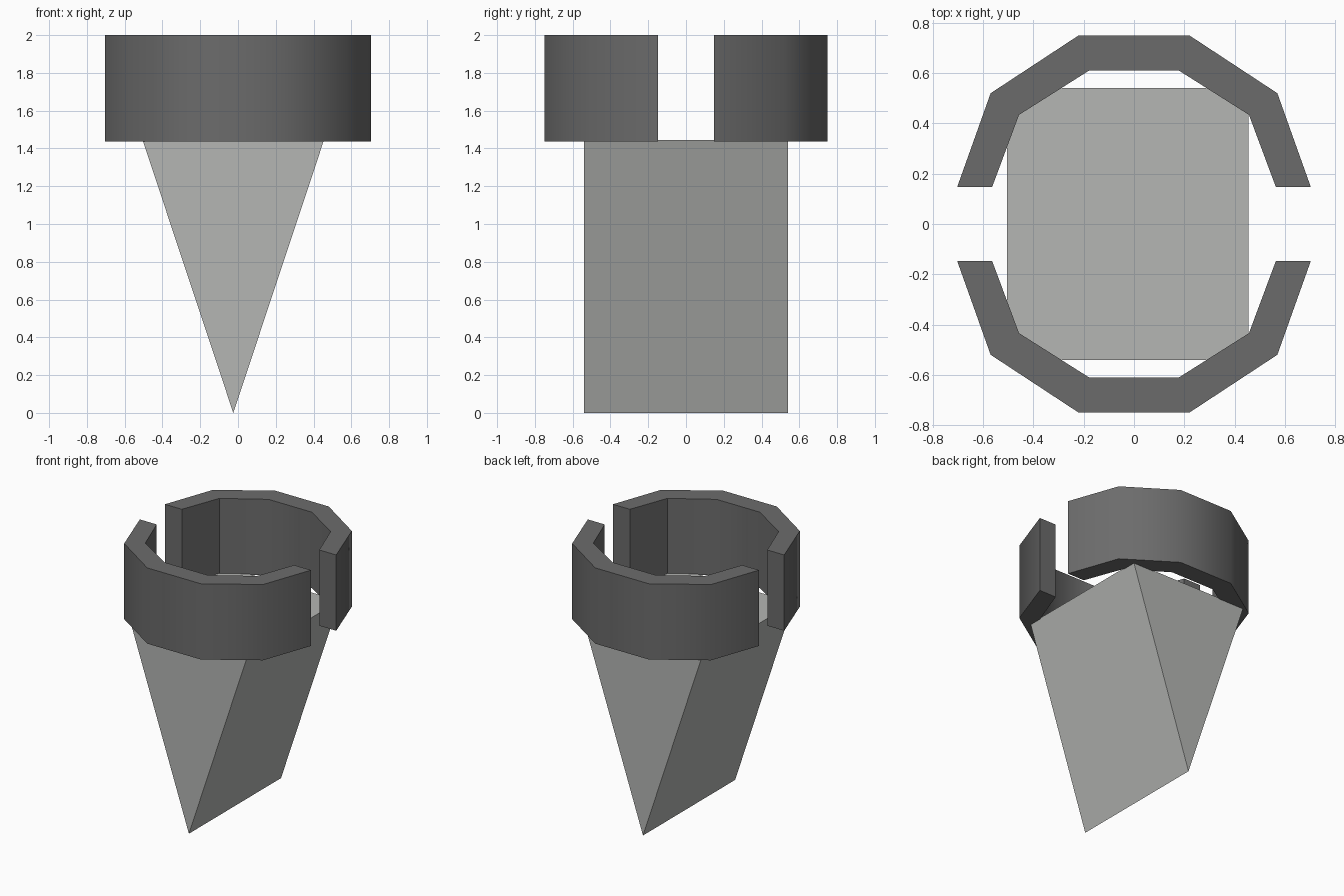
import bpy, bmesh

if "Cube" in bpy.data.objects:
    bpy.data.objects.remove(bpy.data.objects["Cube"])


def material(name, colour):
    mat = bpy.data.materials.new(name)
    mat.diffuse_color = (*colour, 1)
    mat.use_nodes = True
    mat.node_tree.nodes["Principled BSDF"].inputs["Base Color"].default_value = mat.diffuse_color
    return mat


def prism(name, profile, to_a, to_b, mat, sharp=None):
    """Closed prism between two mapped copies of a 2D profile."""
    bm = bmesh.new()
    a = [bm.verts.new(to_a(u, v)) for u, v in profile]
    b = [bm.verts.new(to_b(u, v)) for u, v in profile]
    n = len(profile)
    bm.faces.new(a)
    bm.faces.new(b)
    walls = [bm.faces.new((a[i], a[(i + 1) % n], b[(i + 1) % n], b[i])) for i in range(n)]
    bmesh.ops.recalc_face_normals(bm, faces=bm.faces)
    # smooth the curved walls, keeping the listed corners and rims crisp
    if sharp is not None:
        for f in walls:
            f.smooth = True
        for e in bm.edges:
            e.smooth = False
        for i in range(n):
            if i not in sharp:
                bm.edges.get((a[i], b[i])).smooth = True
    mesh = bpy.data.meshes.new(name)
    bm.to_mesh(mesh)
    bm.free()
    mesh.materials.append(mat)
    obj = bpy.data.objects.new(name, mesh)
    bpy.context.collection.objects.link(obj)
    return obj


light_grey = material("light_grey", (0.458, 0.466, 0.452))
dark_grey = material("dark_grey", (0.148, 0.148, 0.148))

# Wedge-shaped body, point down
prism("wedge_body", [(-0.505, 1.444), (0.455, 1.444), (-0.025, 0.0)],
      lambda x, z: (x, -0.54, z), lambda x, z: (x, 0.54, z), light_grey)

# Two faceted half rings around the top, open at the sides
outer = [(0.703, 0.147), (0.57, 0.52), (0.22, 0.75)]
inner = [(0.564, 0.147), (0.457, 0.434), (0.177, 0.611)]


def arc(pts):
    return pts + [(-x, y) for x, y in reversed(pts)]


section = arc(outer) + arc(inner)[::-1]
for name, s in (("back_half_ring", 1), ("front_half_ring", -1)):
    prism(name, [(x, s * y) for x, y in section],
          lambda x, y: (x, y, 1.438), lambda x, y: (x, y, 2.0),
          dark_grey, sharp={0, 5, 6, 7, 10, 11})
